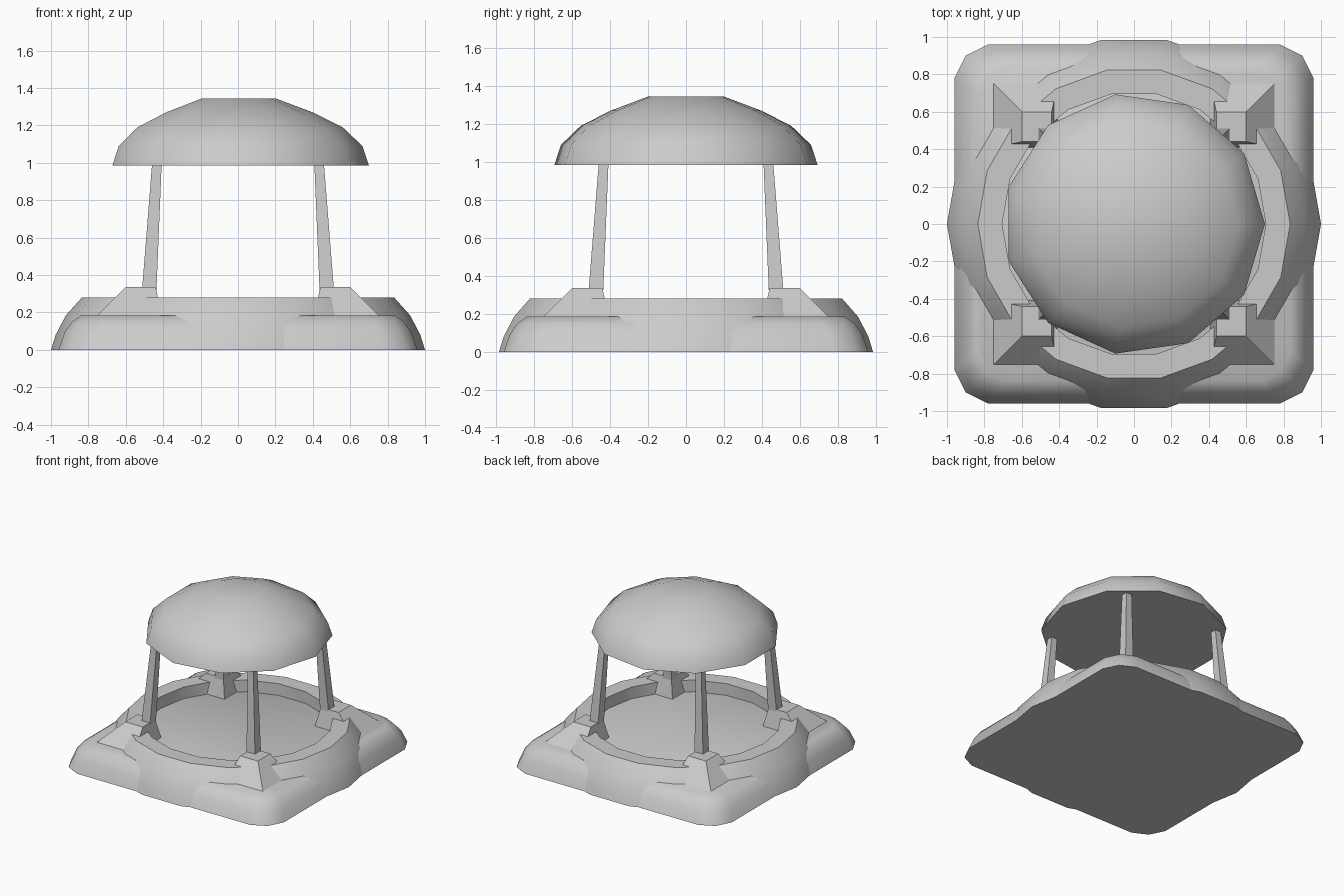
import bpy, bmesh, math

if "Cube" in bpy.data.objects:
    bpy.data.objects.remove(bpy.data.objects["Cube"])

grey = bpy.data.materials.new("light grey")
grey.diffuse_color = (0.6, 0.6, 0.6, 1)
grey.use_nodes = True
grey.node_tree.nodes["Principled BSDF"].inputs["Base Color"].default_value = grey.diffuse_color


def loft(name, rings, smooth=None, hollow=False):
    """Skin a stack of equal-sized point rings; cap the ends or join them."""
    bm = bmesh.new()
    loops = [[bm.verts.new(p) for p in r] for r in rings]
    n = len(loops[0])
    pairs = list(zip(loops, loops[1:]))
    if hollow:
        pairs.append((loops[-1], loops[0]))
    for a, b in pairs:
        for i in range(n):
            j = (i + 1) % n
            bm.faces.new((a[i], a[j], b[j], b[i]))
    if not hollow:
        bm.faces.new(loops[0][::-1])
        bm.faces.new(loops[-1])
    bmesh.ops.recalc_face_normals(bm, faces=bm.faces)
    me = bpy.data.meshes.new(name)
    bm.to_mesh(me)
    bm.free()
    me.materials.append(grey)
    ob = bpy.data.objects.new(name, me)
    bpy.context.collection.objects.link(ob)
    if smooth:
        bpy.ops.object.select_all(action='DESELECT')
        ob.select_set(True)
        bpy.context.view_layer.objects.active = ob
        bpy.ops.object.shade_smooth_by_angle(angle=math.radians(smooth))
    return ob


def circle(r, z, n):
    return [(r * math.cos(math.tau * i / n), r * math.sin(math.tau * i / n), z)
            for i in range(n)]


def square(lo, hi, z, sx, sy):
    return [(sx * x, sy * y, z) for x, y in ((lo, lo), (hi, lo), (hi, hi), (lo, hi))]


# square base slab with clipped corners; its top is the floor
corner = [(0.96, 0.78), (0.90, 0.90), (0.78, 0.96)]
outline = []
for k in range(4):
    for x, y in corner:
        for _ in range(k):
            x, y = -y, x
        outline.append((x, y))
loft("base_slab", [[(x * s, y * s, z) for x, y in outline]
                   for s, z in ((1, 0), (0.965, 0.095), (0.925, 0.15), (0.875, 0.185))], 35)

# raised round rim
loft("base_ring", [circle(r, z, 18) for r, z in
                   ((1.0, 0), (0.975, 0.08), (0.92, 0.185), (0.835, 0.28),
                    (0.705, 0.28), (0.705, 0.0))], 35, hollow=True)

# four pedestals and leaning columns
for sx in (-1, 1):
    for sy in (-1, 1):
        tag = ("front" if sy < 0 else "back") + ("_left" if sx < 0 else "_right")
        loft("pedestal_" + tag, [square(0.405, 0.765, 0.17, sx, sy),
                                 square(0.44, 0.60, 0.335, sx, sy)])
        loft("column_" + tag, [square(0.436, 0.513, 0.32, sx, sy),
                               square(0.408, 0.459, 1.0, sx, sy)])

# eleven-sided dome roof
loft("dome_roof", [circle(r, z, 11) for r, z in
                   ((0.70, 0.985), (0.665, 1.09), (0.56, 1.19), (0.40, 1.27),
                    (0.20, 1.345))], 35)
